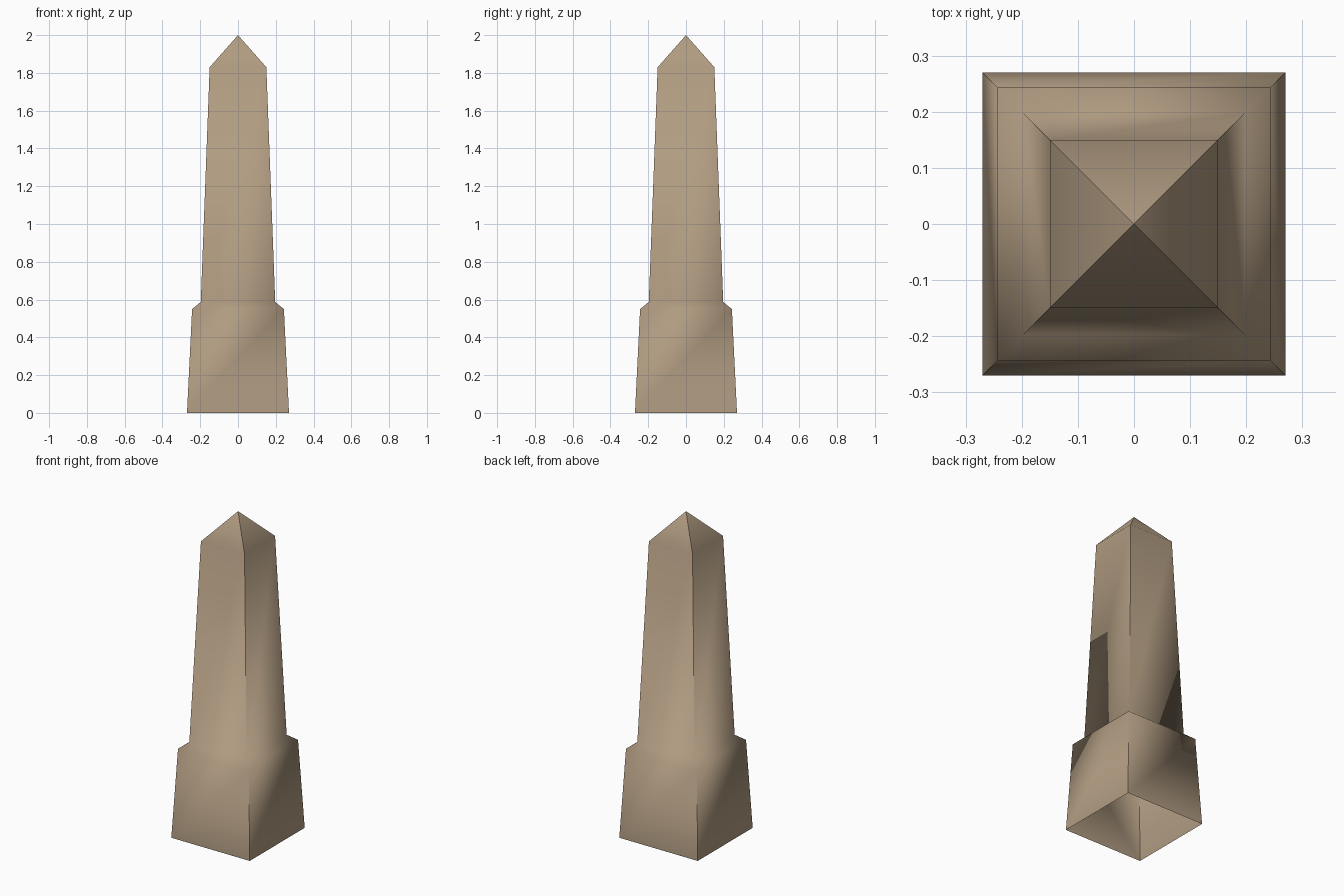
import bpy, bmesh, math

if "Cube" in bpy.data.objects:
    bpy.data.objects.remove(bpy.data.objects["Cube"])

# Warm stone colour
stone = bpy.data.materials.new("sandstone")
stone.diffuse_color = (0.434, 0.328, 0.220, 1.0)
stone.use_nodes = True
stone.node_tree.nodes["Principled BSDF"].inputs["Base Color"].default_value = stone.diffuse_color

# Square sections from the ground up: (half width, height)
SECTIONS = [(0.27, 0.0), (0.243, 0.55), (0.197, 0.587), (0.15, 1.83)]
APEX = 2.0
CORNERS = [(-1, -1), (1, -1), (1, 1), (-1, 1)]

bm = bmesh.new()
rings = [[bm.verts.new((x * w, y * w, z)) for x, y in CORNERS] for w, z in SECTIONS]

# Plinth, sloped ledge and tapered shaft, open underneath
for low, high in zip(rings, rings[1:]):
    for i in range(4):
        j = (i + 1) % 4
        bm.faces.new((low[i], low[j], high[j], high[i]))

# Pointed cap
tip = bm.verts.new((0, 0, APEX))
for i in range(4):
    bm.faces.new((rings[-1][i], rings[-1][(i + 1) % 4], tip))

mesh = bpy.data.meshes.new("obelisk")
bm.to_mesh(mesh)
bm.free()
mesh.materials.append(stone)
obelisk = bpy.data.objects.new("obelisk", mesh)
bpy.context.collection.objects.link(obelisk)

# Soft ledges, crisp vertical corners and cap ridges
bpy.context.view_layer.objects.active = obelisk
obelisk.select_set(True)
bpy.ops.object.shade_smooth_by_angle(angle=math.radians(60))
